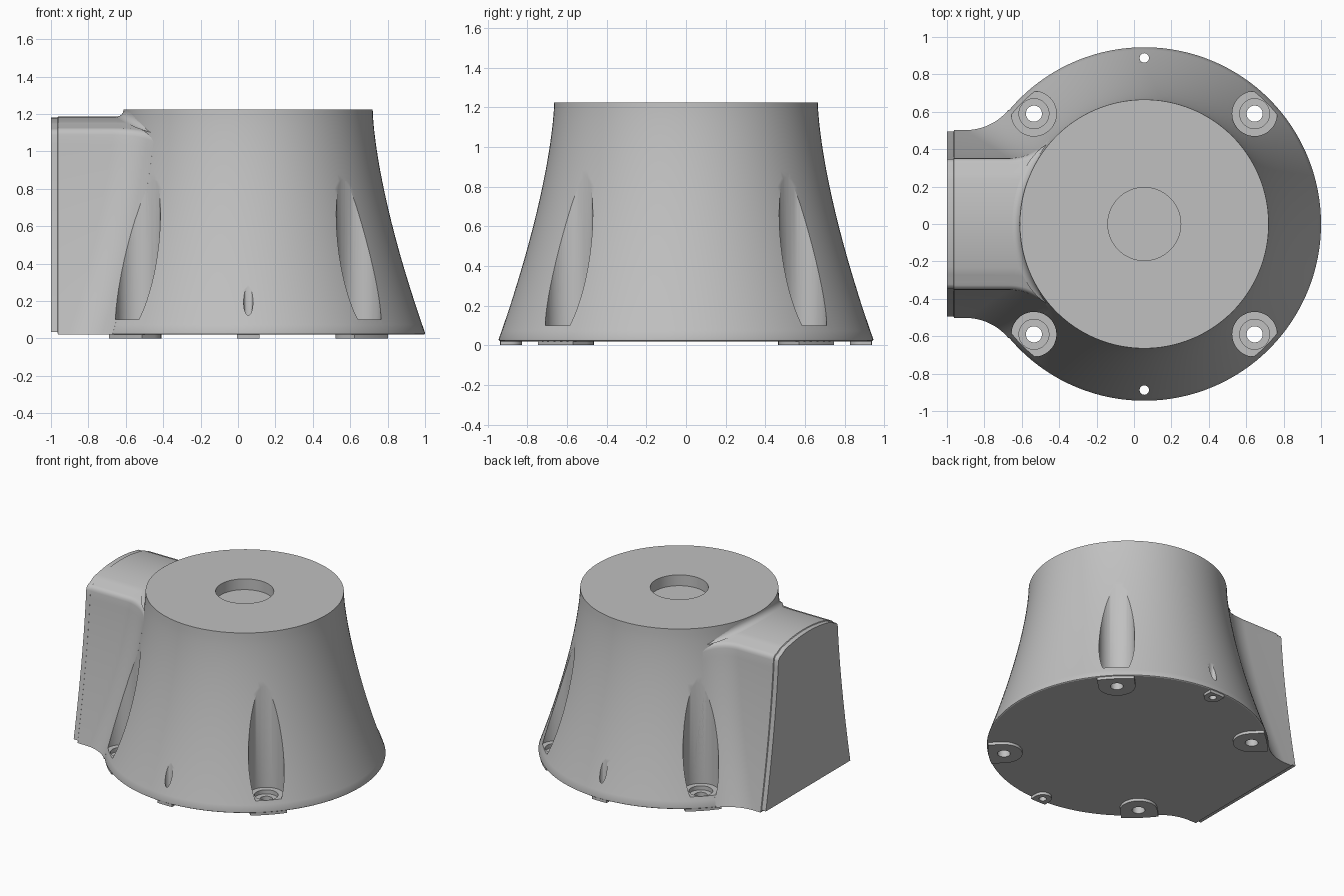
import bpy
import bmesh
from math import sin, cos, pi, sqrt, atan2, radians
from mathutils import Vector, Matrix

if "Cube" in bpy.data.objects:
    bpy.data.objects.remove(bpy.data.objects["Cube"], do_unlink=True)

AXIS = 0.055      # x of the round body's axis
BASE = 0.02       # underside height
TOP = 1.225
FILLET = 0.3      # blend between body and side block
RIM = 0.04        # rounding of the block's top edge

grey = bpy.data.materials.new("plain_grey")
grey.use_nodes = True
grey.diffuse_color = (0.53, 0.53, 0.53, 1)
grey.node_tree.nodes["Principled BSDF"].inputs["Base Color"].default_value = grey.diffuse_color


def finish(name, bm):
    bmesh.ops.remove_doubles(bm, verts=bm.verts, dist=0.00001)
    bmesh.ops.recalc_face_normals(bm, faces=bm.faces)
    mesh = bpy.data.meshes.new(name)
    bm.to_mesh(mesh)
    bm.free()
    mesh.materials.append(grey)
    ob = bpy.data.objects.new(name, mesh)
    bpy.context.collection.objects.link(ob)
    return ob


def revolve(bm, profile, x, y, steps):
    verts = [bm.verts.new((x + r, y, z)) for r, z in profile]
    edges = [bm.edges.new(pair) for pair in zip(verts, verts[1:])]
    bmesh.ops.spin(bm, geom=verts + edges, cent=(x, y, 0), axis=(0, 0, 1),
                   angle=2 * pi, steps=steps, use_merge=True)


def body_radius(z):
    return 0.665 + 0.28 * (max(TOP - z, 0) / 1.195) ** 1.5


def block_half(z):
    return 0.5 - 0.55 * (0.945 - body_radius(z))


def arch(y):
    return 1.185 - 0.46 * y * y


# Flared round body with a shallow recess in the top
bm = bmesh.new()
profile = [(0, BASE), (0.938, BASE), (0.944, 0.024)]
profile += [(body_radius(z), z) for z in [0.03 + (TOP - 0.03) * k / 28 for k in range(29)]]
profile += [(0.195, TOP), (0.195, 1.145), (0, 1.145)]
revolve(bm, profile, AXIS, 0, 128)
body = finish("flared_body", bm)


# Side block: arched outlines lofted from inside the body to the end face
def blend_point(t, z, inset):
    r, w, f = body_radius(z) - inset, block_half(z) - inset, FILLET + inset
    cx = AXIS - sqrt((r + f) ** 2 - (w + f) ** 2)
    start = atan2(-(w + f), AXIS - cx)
    a = start + (-pi / 2 - start) * t
    return cx + f * cos(a), w + f + f * sin(a)


def outline(t, x=None, inset=0, bottom=BASE):
    zt = arch(blend_point(t, 1.1, 0)[1]) - RIM
    half = []
    for k in range(21):
        z = bottom + (zt - bottom) * k / 20
        half.append((*blend_point(t, z, inset), z))
    for k in range(1, 5):
        a = pi / 2 * k / 4
        px, py = blend_point(t, zt, inset + RIM * (1 - cos(a)))
        half.append((px, py, zt + RIM * sin(a) - inset))
    px, py, pz = half[-1]
    for k in range(1, 9):
        y = py * (1 - k / 8)
        half.append((px, y, arch(y) - inset))
    points = half + [(a, -b, c) for a, b, c in reversed(half[:-1])]
    return points if x is None else [(x, b, c) for a, b, c in points]


loops = [[(-0.3, y * 0.9, z) for x, y, z in outline(0)]]
loops += [outline(k / 14) for k in range(15)]
loops += [outline(1, -0.962), outline(1, -0.966, 0.005, 0.035), outline(1, -1.0, 0.005, 0.035)]
bm = bmesh.new()
rings = [[bm.verts.new(p) for p in loop] for loop in loops]
for a, b in zip(rings, rings[1:]):
    for k in range(len(a)):
        bm.faces.new((a[k - 1], a[k], b[k], b[k - 1]))
bm.faces.new(rings[0])
bm.faces.new(rings[-1])
block = finish("side_block", bm)

# Small cove where the block's arched top meets the body
bm = bmesh.new()
rows = []
for k in range(-20, 21):
    phi = radians(41) * k / 20
    size = 0.04 * cos(pi / 2 * abs(k / 20) ** 3)
    row = []
    for j in range(7):
        a = pi / 2 * j / 6
        r = 0.666 + size * (1 - sin(a))
        y = r * sin(phi)
        row.append(bm.verts.new((AXIS - r * cos(phi), y, arch(y) + size * (1 - cos(a)))))
    rows.append(row)
for a, b in zip(rows, rows[1:]):
    for j in range(6):
        bm.faces.new((a[j], a[j + 1], b[j + 1], b[j]))
bmesh.ops.dissolve_degenerate(bm, dist=0.00001, edges=bm.edges)
cove = finish("top_cove", bm)
# the cove faces up and outward
if sum(p.normal.z for p in cove.data.polygons) < 0:
    cove.data.flip_normals()


# Foot pads under the holes: round inside, reaching the rim outside
def pad(name, distance, radius, angle):
    flat = []
    for k in range(17):
        a = pi / 2 + pi * k / 16
        flat.append((distance + radius * cos(a), radius * sin(a)))
    for k in range(9):
        v = radius * (k / 4 - 1)
        flat.append((sqrt(0.938 ** 2 - v * v), v))
    turn = Matrix.Translation((AXIS, 0, 0)) @ Matrix.Rotation(angle, 4, "Z")
    bm = bmesh.new()
    face = bm.faces.new([bm.verts.new(turn @ Vector((u, v, 0))) for u, v in flat])
    up = bmesh.ops.extrude_face_region(bm, geom=[face])
    moved = [g for g in up["geom"] if isinstance(g, bmesh.types.BMVert)]
    bmesh.ops.translate(bm, verts=moved, vec=(0, 0, 0.03))
    return finish(name, bm)


SCREW = 0.59 * sqrt(2)
pads = [pad("corner_pad", SCREW, 0.125, pi / 4 + pi / 2 * k) for k in range(4)]
pads += [pad("pin_pad", 0.888, 0.06, pi / 2 + pi * k) for k in range(2)]

# Cutter: four stepped screw pockets and two pin holes
bm = bmesh.new()
pocket = [(0, -0.1), (0.043, -0.1), (0.043, 0.07), (0.08, 0.07), (0.08, 0.1),
          (0.12, 0.1), (0.12, 1.05), (0, 1.05)]
pin = [(0, -0.1), (0.025, -0.1), (0.025, 0.5), (0, 0.5)]
for sy in (-1, 1):
    for sx in (-1, 1):
        revolve(bm, pocket, AXIS + 0.59 * sx, 0.59 * sy, 48)
    revolve(bm, pin, AXIS, 0.888 * sy, 24)
cutter = finish("hole_cutter", bm)
cutter.hide_render = True


def activate(ob):
    bpy.ops.object.select_all(action="DESELECT")
    ob.select_set(True)
    bpy.context.view_layer.objects.active = ob


for ob in [body, block] + pads:
    activate(ob)
    cut = ob.modifiers.new("holes", "BOOLEAN")
    cut.operation = "DIFFERENCE"
    cut.solver = "EXACT"
    cut.object = cutter
    bpy.ops.object.modifier_apply(modifier="holes")
bpy.data.objects.remove(cutter, do_unlink=True)

for ob in [body, block, cove] + pads:
    activate(ob)
    bpy.ops.object.shade_smooth_by_angle(angle=radians(30))
